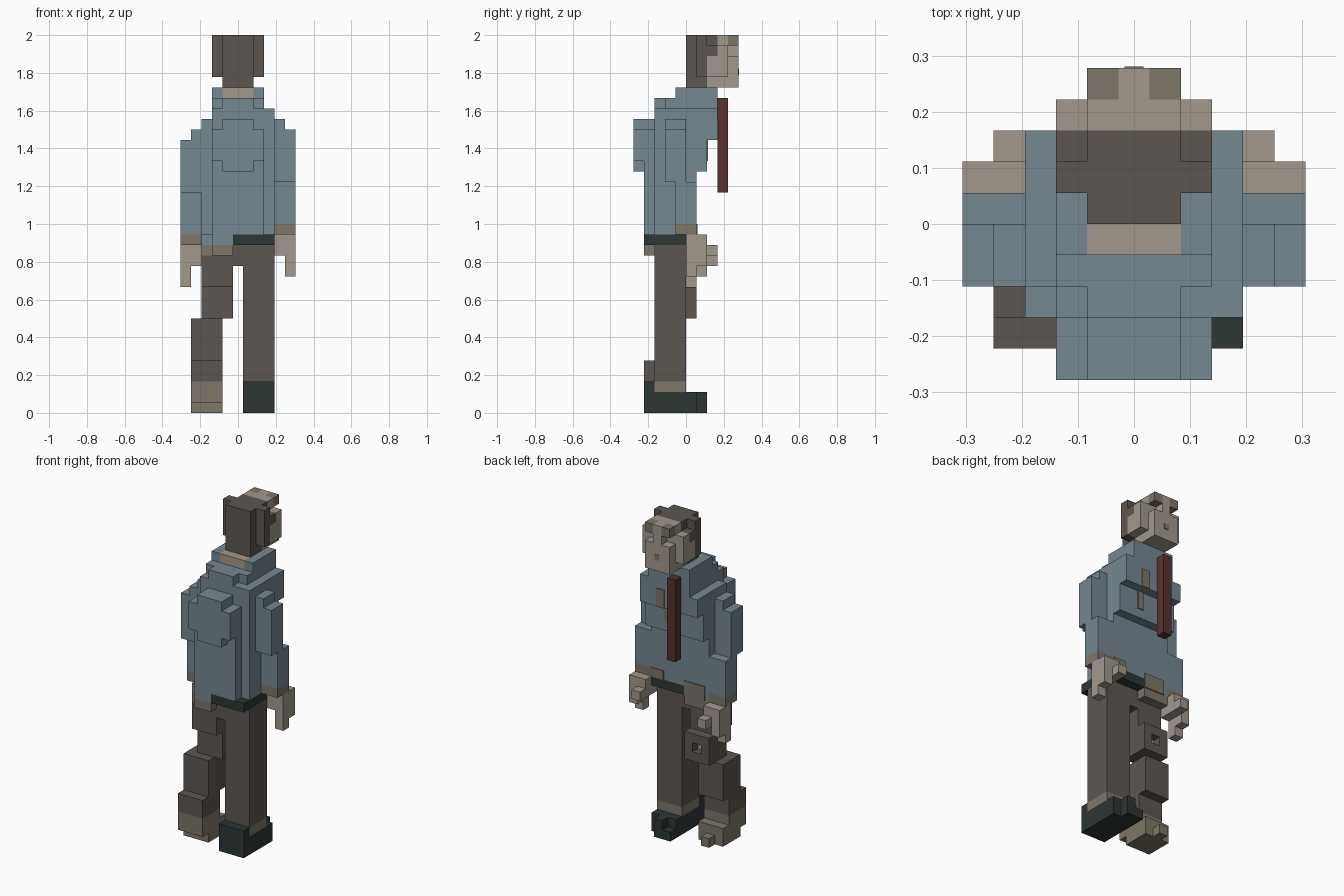
import bpy
import bmesh

UNIT = 2 / 36          # edge of one cube of the figure
MIDDLE = 5.5           # half the width in cubes

old = bpy.data.objects.get("Cube")
if old:
    bpy.data.objects.remove(old, do_unlink=True)


def material(name, red, green, blue):
    mat = bpy.data.materials.new(name)
    mat.use_nodes = True
    colour = (red, green, blue, 1)
    mat.diffuse_color = colour
    mat.node_tree.nodes["Principled BSDF"].inputs["Base Color"].default_value = colour
    return mat


shirt = material("blue_grey_shirt", .18, .245, .285)
brown = material("dark_brown", .11, .094, .084)
skin = material("pale_skin", .36, .315, .265)
dirt = material("dirty_tan", .21, .18, .14)
black = material("black_green_leather", .026, .038, .036)
red = material("dark_red_tie", .098, .03, .03)


def block(name, mat, x, y, z):
    """Box between cube-grid limits: x counts from the right side, y from the middle."""
    limits = [[(v - MIDDLE) * UNIT for v in x],
              [v * UNIT for v in y],
              [v * UNIT for v in z]]
    bm = bmesh.new()
    bmesh.ops.create_cube(bm, size=1)
    for vert in bm.verts:
        for axis, (low, high) in enumerate(limits):
            vert.co[axis] = high if vert.co[axis] > 0 else low
    mesh = bpy.data.meshes.new(name)
    bm.to_mesh(mesh)
    bm.free()
    mesh.materials.append(mat)
    obj = bpy.data.objects.new(name, mesh)
    bpy.context.collection.objects.link(obj)
    return obj


# Torso, leaning with a humped back and a jutting chest
block("belly", shirt, x=(2, 9), y=(-2, 1), z=(17, 24))
block("left_flank", shirt, x=(3, 9), y=(-3, 1), z=(17, 29))
block("lower_back", shirt, x=(3, 8), y=(-4, 0), z=(17, 26))
block("ribs", shirt, x=(2, 9), y=(-2, 2), z=(23, 28))
block("chest", shirt, x=(2, 9), y=(-2, 3), z=(26, 28))
block("left_shoulder", shirt, x=(8, 9), y=(-3, 3), z=(26, 29))
block("upper_chest", shirt, x=(3, 8), y=(-3, 3), z=(26, 29))
block("upper_back", shirt, x=(4, 7), y=(-3, 3), z=(29, 30))
block("shoulder_yoke", shirt, x=(3, 8), y=(-2, 3), z=(28, 30))
block("hump", shirt, x=(4, 7), y=(-5, -3), z=(23, 28))
block("hump_sides", shirt, x=(3, 8), y=(-5, -3), z=(24, 27))
block("shirt_tail", shirt, x=(2, 5), y=(-3, 1), z=(16, 17))
block("shirt_tail_back", shirt, x=(3, 5), y=(-4, -3), z=(16, 17))

# Collar, neck and tie
for side, edge in (("right", 3), ("left", 7)):
    block(side + "_collar", shirt, x=(edge, edge + 1), y=(-1, 3), z=(30, 31))
block("front_collar", shirt, x=(4, 7), y=(2, 3), z=(30, 31))
block("neck", skin, x=(4, 7), y=(-1, 2), z=(30, 31))
block("tie", red, x=(4, 5), y=(3, 4), z=(21, 30))

# Thin stains on the shirt
block("chest_stain", dirt, x=(6, 7), y=(3, 3.1), z=(26, 28))
block("rib_stain", dirt, x=(6, 6.7), y=(2, 2.1), z=(24, 26))
block("left_hem_stain", dirt, x=(7.5, 9), y=(1, 1.1), z=(17, 18))
block("right_hem_stain", dirt, x=(2.5, 5), y=(1, 1.1), z=(16, 17.6))

# Head: hair at the back, face at the front
block("hair_back", brown, x=(4, 7), y=(0, 2), z=(31, 36))
block("hair_sides", brown, x=(3, 8), y=(1, 2), z=(32, 36))
block("temples", brown, x=(3, 8), y=(2, 3), z=(34, 35))
block("hair_top", brown, x=(4, 7), y=(2, 3), z=(35, 36))
block("jaw", skin, x=(4, 7), y=(2, 5), z=(31, 34))
block("cheeks", skin, x=(3, 8), y=(2, 4), z=(32, 34))
block("eye_sockets", skin, x=(3, 8), y=(3, 4), z=(34, 35))
block("forehead", skin, x=(4, 7), y=(3, 4), z=(35, 36))
block("nose_bridge", skin, x=(5, 6), y=(4, 5), z=(34, 36))
for side, edge in (("right", 4), ("left", 6)):
    block(side + "_brow", dirt, x=(edge, edge + 1), y=(4, 5), z=(35, 36))
block("mouth", dirt, x=(5.2, 5.8), y=(5, 5.05), z=(32.2, 32.8))

# Arms: mirrored, the right one hanging one cube lower
for side, drop in (("left", 0), ("right", 1)):
    def arm_block(name, mat, x, y, z):
        if side == "right":
            x = [2 * MIDDLE - v for v in reversed(x)]
        block(side + "_" + name, mat, x, y, [v - drop for v in z])

    arm_block("upper_arm", shirt, x=(9, 11), y=(-2, 0), z=(22, 27))
    arm_block("shoulder_cap", shirt, x=(9, 10), y=(-2, 0), z=(27, 28))
    arm_block("forearm", shirt, x=(9, 11), y=(-1, 1), z=(18, 22))
    arm_block("cuff", dirt, x=(9, 11), y=(-1, 1), z=(17, 18))
    arm_block("palm", skin, x=(9, 11), y=(0, 2), z=(15, 17))
    arm_block("thumb", skin, x=(9, 10), y=(2, 3), z=(15, 16))
    arm_block("knuckles", skin, x=(10, 11), y=(0, 2), z=(14, 15))
    arm_block("fingers", skin, x=(10, 11), y=(0, 1), z=(13, 14))

# Waist
block("belt", black, x=(5, 9), y=(-4, 1), z=(16, 17))
block("dirty_waist", dirt, x=(2, 5), y=(-3, 1), z=(15, 16))
block("dirty_waist_back", dirt, x=(3, 5), y=(-4, -3), z=(15, 16))
block("crotch", brown, x=(5, 6), y=(-3, 0), z=(14, 16))

# Straight left leg and its shoe
block("left_leg", brown, x=(6, 9), y=(-3, 0), z=(3, 16))
block("left_trouser_hem", dirt, x=(6, 9), y=(-3, 0), z=(2, 3))
block("shoe", black, x=(6, 9), y=(-4, 1), z=(0, 2))
block("shoe_heel", black, x=(6, 9), y=(-4, -3), z=(2, 3))
block("shoe_toe", black, x=(6, 8), y=(1, 2), z=(0, 1))
block("shoe_tip", black, x=(7, 8), y=(1, 2), z=(1, 2))

# Bent right leg with a torn knee and a bare foot
block("right_thigh", brown, x=(2, 5), y=(-3, 0), z=(12, 15))
block("right_knee", brown, x=(2, 5), y=(-2, 0), z=(9, 12))
for name, low in (("lower", 9), ("upper", 11)):
    block("knee_" + name + "_rim", brown, x=(2, 5), y=(0, 1), z=(low, low + 1))
for name, edge in (("outer", 2), ("inner", 4)):
    block("knee_" + name + "_rim", brown, x=(edge, edge + 1), y=(0, 1), z=(10, 11))
block("bare_knee", skin, x=(3, 4), y=(0, .1), z=(10, 11))
block("right_shin", brown, x=(1, 4), y=(-3, 0), z=(5, 9))
block("right_calf", brown, x=(1, 4), y=(-4, -1), z=(3, 5))
block("right_trouser_hem", dirt, x=(1, 4), y=(-4, -1), z=(1, 3))
block("right_foot", dirt, x=(1, 4), y=(-3, 0), z=(0, 2))
block("right_toe", dirt, x=(2, 3), y=(0, 1), z=(0, 1))
